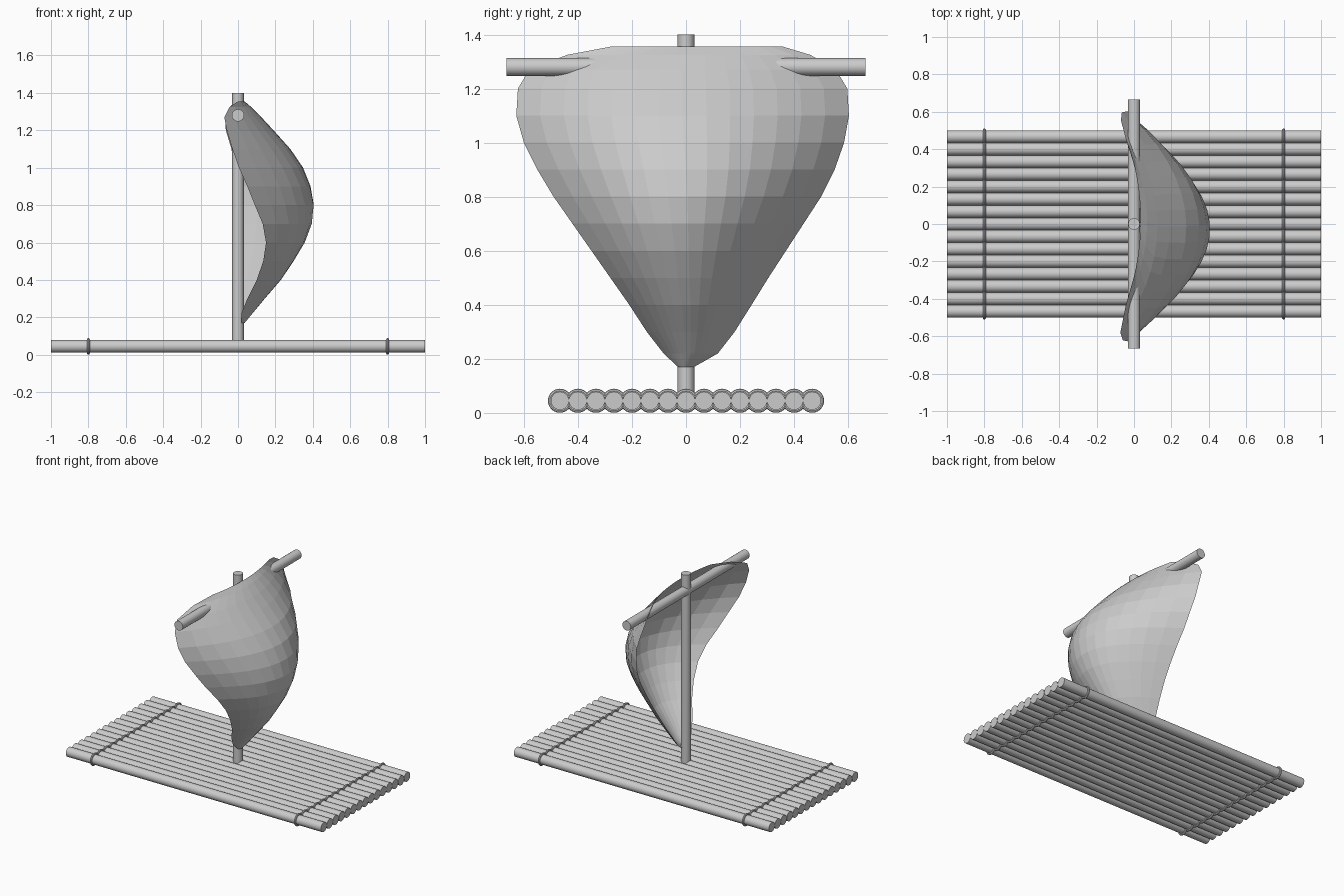
import bpy, math

if "Cube" in bpy.data.objects:
    bpy.data.objects.remove(bpy.data.objects["Cube"])

grey = bpy.data.materials.new("plain_grey")
grey.diffuse_color = (0.6, 0.6, 0.6, 1)
grey.use_nodes = True
grey.node_tree.nodes["Principled BSDF"].inputs["Base Color"].default_value = grey.diffuse_color


def finish(name, smooth=True):
    ob = bpy.context.object
    ob.name = name
    ob.data.materials.append(grey)
    if smooth:
        bpy.ops.object.shade_smooth_by_angle(angle=math.radians(40))
    return ob


def pole(name, radius, length, loc, rot=(0, 0, 0)):
    bpy.ops.mesh.primitive_cylinder_add(vertices=24, radius=radius, depth=length,
                                        location=loc, rotation=rot)
    return finish(name)


# raft deck: fifteen logs, each with a lashing ring near both ends
LOGS, PITCH, DECK_Z = 15, 1 / 15, 0.045
for i in range(LOGS):
    y = (i - (LOGS - 1) / 2) * PITCH
    pole(f"log_{i + 1}", 0.0335, 2, (0, y, DECK_Z), (0, math.pi / 2, 0))
    for side, x in (("left", -0.8), ("right", 0.8)):
        bpy.ops.mesh.primitive_torus_add(major_segments=24, minor_segments=8,
                                         major_radius=0.037, minor_radius=0.0075,
                                         location=(x, y, DECK_Z),
                                         rotation=(0, math.pi / 2, 0))
        finish(f"lashing_{side}_{i + 1}")

# mast and yard
pole("mast", 0.031, 1.35, (0, 0, 0.725))
pole("yard", 0.033, 1.33, (0, 0, 1.28), (math.pi / 2, 0, 0))

# sail rows: z, left y, right y, left edge x, right edge x, middle x
rows = [
    (1.355, -0.28, 0.36, 0.00, -0.01, 0.035),
    (1.325, -0.44, 0.46, -0.045, -0.045, 0.07),
    (1.27, -0.58, 0.555, -0.073, -0.07, 0.125),
    (1.20, -0.622, 0.597, -0.06, -0.065, 0.19),
    (1.10, -0.628, 0.603, -0.03, -0.035, 0.28),
    (1.00, -0.60, 0.585, 0.005, -0.02, 0.348),
    (0.90, -0.55, 0.55, 0.05, -0.005, 0.388),
    (0.80, -0.49, 0.50, 0.09, 0.0, 0.405),
    (0.70, -0.42, 0.435, 0.132, 0.005, 0.392),
    (0.60, -0.35, 0.37, 0.15, 0.005, 0.352),
    (0.50, -0.28, 0.305, 0.135, 0.0, 0.292),
    (0.40, -0.21, 0.243, 0.10, -0.012, 0.225),
    (0.30, -0.145, 0.18, 0.05, -0.03, 0.14),
    (0.22, -0.083, 0.118, 0.018, -0.03, 0.075),
    (0.17, -0.03, 0.03, 0.02, 0.01, 0.035),
]
COLS = 14
verts, faces = [], []
for z, yl, yr, xl, xr, xm in rows:
    for c in range(COLS + 1):
        t = c / COLS
        u = 2 * t - 1
        belly = (xm - (xl + xr) / 2) * (1 - u * u)
        verts.append((xl + (xr - xl) * t + belly, yl + (yr - yl) * t, z))
for r in range(len(rows) - 1):
    for c in range(COLS):
        a = r * (COLS + 1) + c
        b = a + COLS + 1
        faces.append((a, b, b + 1, a + 1))
mesh = bpy.data.meshes.new("sail")
mesh.from_pydata(verts, [], faces)
mesh.materials.append(grey)
bpy.context.collection.objects.link(bpy.data.objects.new("sail", mesh))
